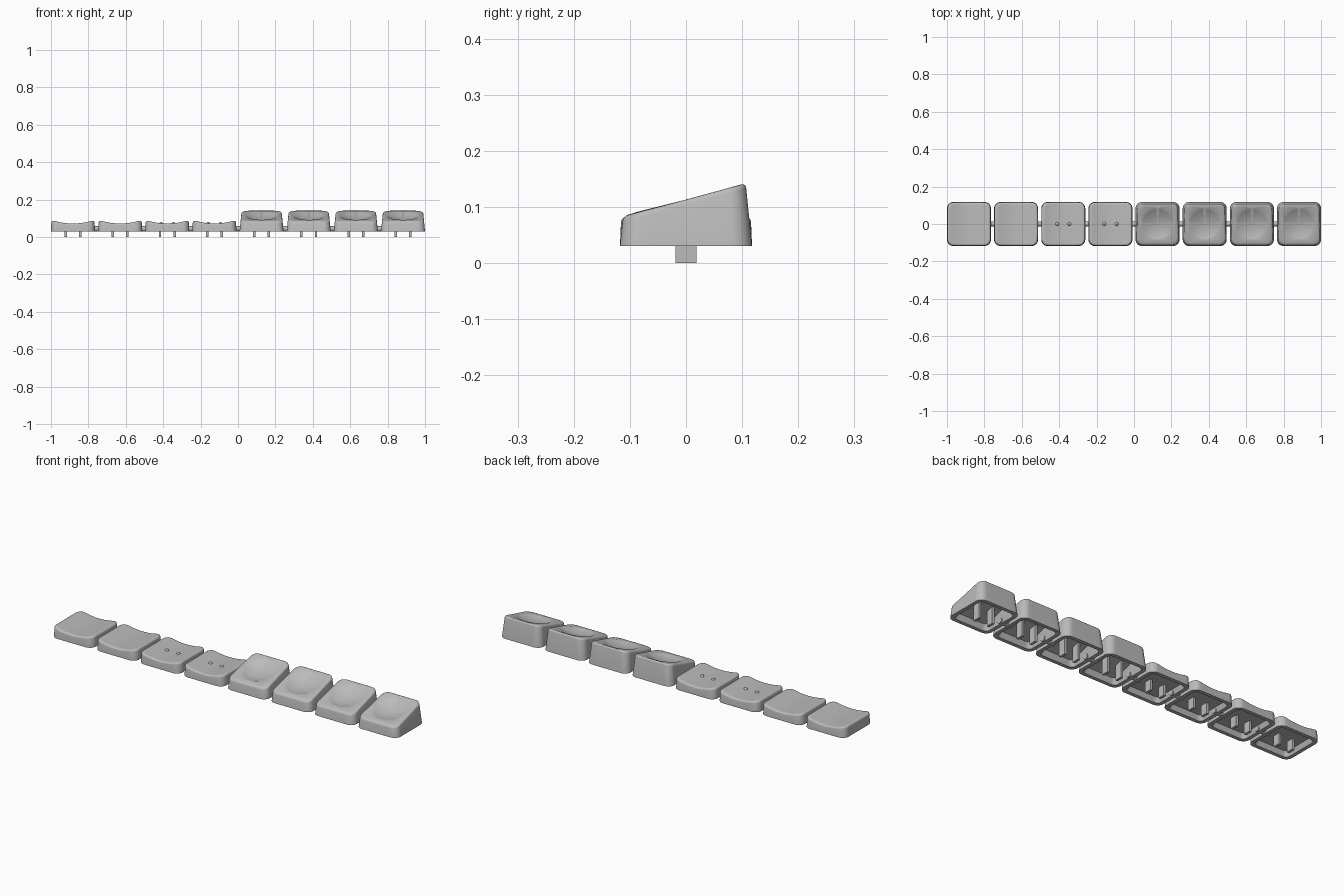
import bpy, bmesh, math
from mathutils import Vector

cube = bpy.data.objects.get("Cube")
if cube:
    bpy.data.objects.remove(cube, do_unlink=True)

PITCH, HALF, BASE = 0.2521, 0.1177, 0.03
CORNER_STEPS = 10

grey = bpy.data.materials.new("light_grey_plastic")
grey.use_nodes = True
COLOUR = (0.5, 0.5, 0.5, 1)
grey.diffuse_color = COLOUR
grey.node_tree.nodes["Principled BSDF"].inputs["Base Color"].default_value = COLOUR


def add_object(name, bm, angle=35):
    bmesh.ops.recalc_face_normals(bm, faces=bm.faces)
    mesh = bpy.data.meshes.new(name)
    bm.to_mesh(mesh)
    bm.free()
    mesh.materials.append(grey)
    obj = bpy.data.objects.new(name, mesh)
    bpy.context.collection.objects.link(obj)
    bpy.ops.object.select_all(action="DESELECT")
    obj.select_set(True)
    bpy.context.view_layer.objects.active = obj
    bpy.ops.object.shade_smooth_by_angle(angle=math.radians(angle))
    return obj


def outline(half, radius):
    """Rounded square; a circle when radius equals half. Straight sides are subdivided."""
    corners = []
    for q in range(4):
        a0 = q * math.pi / 2
        cx = (half - radius) * (1 if q in (0, 3) else -1)
        cy = (half - radius) * (1 if q < 2 else -1)
        corners.append([Vector((cx + radius * math.cos(a0 + math.pi / 2 * s / CORNER_STEPS),
                                cy + radius * math.sin(a0 + math.pi / 2 * s / CORNER_STEPS)))
                        for s in range(CORNER_STEPS + 1)])
    points = []
    for q in range(4):
        points += corners[q]
        end, start = corners[q][-1], corners[(q + 1) % 4][0]
        points += [end.lerp(start, k / 8) for k in range(1, 8)]
    return points


def saddle(x, y):
    return 0.072 + 0.014 * min(1, abs(x) / 0.1) ** 2


def slope(x, y):
    return 0.113 + 0.25 * y


def dished(x, y):
    return slope(x, y) - 0.02 * max(0, 1 - (x * x + y * y) / 0.085 ** 2)


def make_cap(name, x, rim_height, top, ceiling, taper, top_rings):
    bm = bmesh.new()
    rings = []

    def ring(half, radius, height, tapered=True):
        verts = []
        for p in outline(half, radius):
            z = height(p.x, p.y)
            s = 1 - taper * (z - BASE) if tapered else 1
            verts.append(bm.verts.new((x + p.x * s, p.y * s, z)))
        rings.append(verts)

    # Hollow underside and rim
    ring(0.005, 0.004, ceiling)
    ring(0.09, 0.02, ceiling)
    ring(0.099, 0.022, lambda *_: BASE)
    ring(HALF, 0.035, lambda *_: BASE)
    # Outer wall and rounded top edge
    for step in range(5):
        a = step / 4 * math.pi / 2
        ring(HALF - 0.009 * (1 - math.cos(a)), 0.035,
             lambda u, v, a=a: rim_height(u, v) - 0.009 * (1 - math.sin(a)))
    # Top surface, shrinking to the middle
    for half, radius in top_rings:
        ring(half, radius, top, False)
    for a, b in zip(rings, rings[1:]):
        for i in range(len(a)):
            j = (i + 1) % len(a)
            bm.faces.new((a[i], a[j], b[j], b[i]))
    bm.faces.new(rings[0])
    bm.faces.new(rings[-1])
    return add_object(name, bm)


def make_box(name, centre, size):
    bm = bmesh.new()
    bmesh.ops.create_cube(bm, size=1)
    bmesh.ops.scale(bm, vec=size, verts=bm.verts)
    bmesh.ops.translate(bm, vec=centre, verts=bm.verts)
    return add_object(name, bm)


low_rings = [(0.1 * k / 12, 0.03 * k / 12) for k in range(12, 0, -1)]
dish_rings = [(0.085 * k / 12, 0.085 * k / 12) for k in range(12, 0, -1)]

for i in range(8):
    x = (i - 3.5) * PITCH
    tall = i >= 4
    if tall:
        make_cap(f"tall_cap_{i - 3}", x, slope, dished,
                 lambda u, v: slope(u, v) - 0.032, 0.85, dish_rings)
    else:
        make_cap(f"low_cap_{i + 1}", x, saddle, saddle, lambda *_: 0.055, 0.35, low_rings)

    # Twin stem prongs
    stem_top = 0.088 if tall else 0.062
    for side, word in ((-1, "right"), (1, "left")):
        make_box(f"stem_{word}_{i + 1}", (x + side * 0.039, 0, stem_top / 2),
                 (0.013, 0.038, stem_top))

    # Finger-locating bumps
    if i in (2, 3):
        for side, word in ((-1, "right"), (1, "left")):
            bm = bmesh.new()
            bmesh.ops.create_uvsphere(bm, u_segments=20, v_segments=12, radius=0.01)
            bmesh.ops.translate(bm, vec=(x + side * 0.033, 0, 0.071), verts=bm.verts)
            add_object(f"locating_bump_{word}_{i + 1}", bm)

    # Runner joining this cap to the next
    if i < 7:
        bm = bmesh.new()
        bmesh.ops.create_cone(bm, cap_ends=True, segments=24, radius1=0.014,
                              radius2=0.014, depth=0.07)
        for v in bm.verts:
            v.co = Vector((v.co.z + x + PITCH / 2, v.co.x, v.co.y + 0.044))
        add_object(f"runner_{i + 1}", bm)
